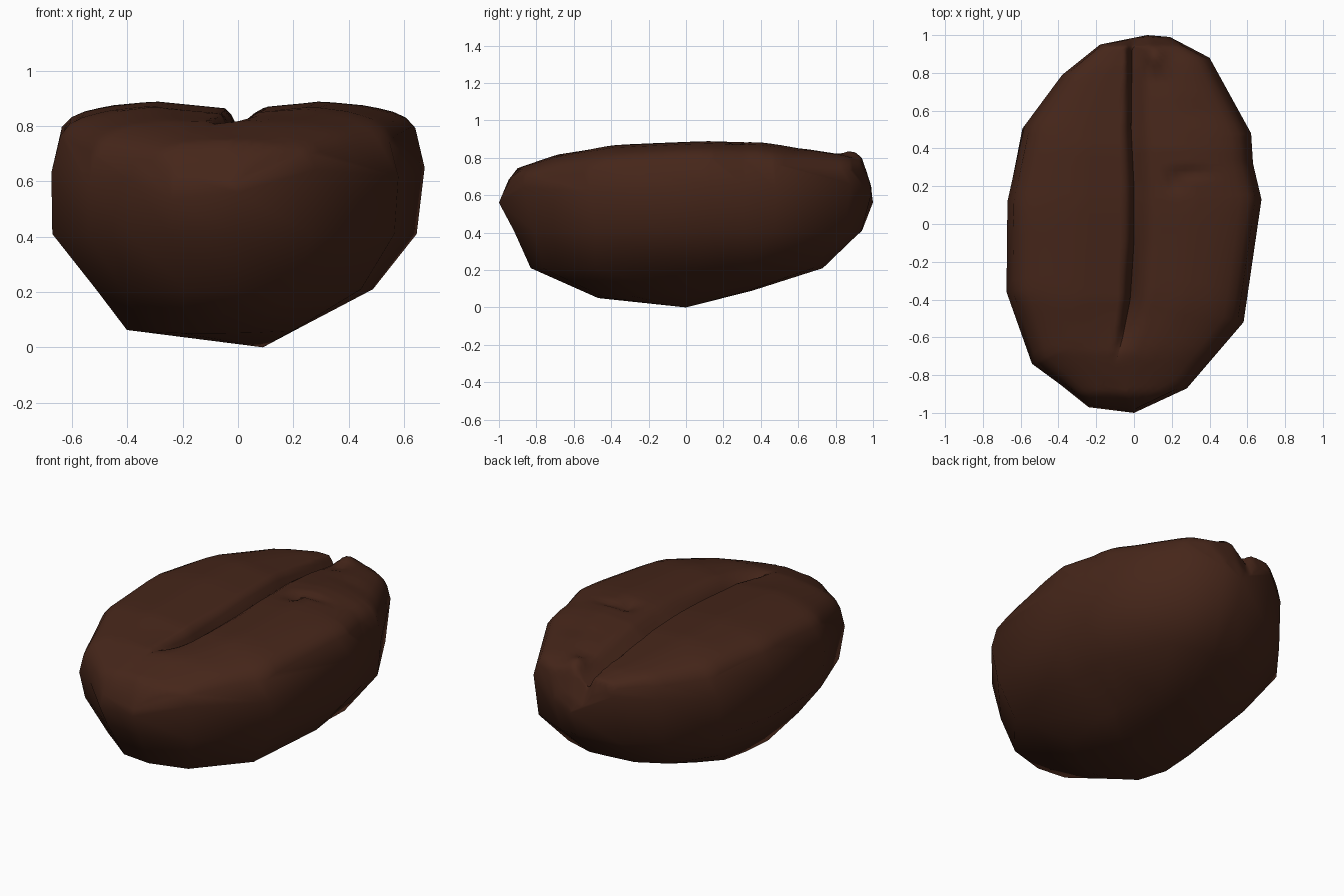
import bpy, bmesh, math

if "Cube" in bpy.data.objects:
    bpy.data.objects.remove(bpy.data.objects["Cube"])

# Plan outline of the bean at its widest, counter-clockwise
OUT = [(0.07, 1.0), (-0.18, 0.95), (-0.38, 0.79), (-0.58, 0.52), (-0.67, 0.12), (-0.675, -0.36),
       (-0.54, -0.74), (-0.39, -0.85), (-0.24, -0.97), (0, -1.0), (0.28, -0.87), (0.58, -0.52),
       (0.675, 0.13), (0.63, 0.32), (0.62, 0.48), (0.40, 0.88), (0.19, 0.99)]
# Height along the length, drop towards the flanks, and sideways wander of the crease
RIDGE = [(-1, .56), (-.95, .68), (-.9, .745), (-.68, .82), (-.4, .87), (.1, .89), (.4, .885),
         (.83, .83), (.94, .805), (.99, .68), (1, .59)]
FLANK = [(0, 0), (.45, 0), (.7, .015), (.83, .035), (.9, .055), (.95, .09), (1, .24)]
CREASE = [(-.75, -.1), (-.6, -.06), (-.4, -.02), (-.1, 0), (.2, 0), (.5, -.015), (.9, -.01)]
# Underside rings: z, xmin, xmax, ymin, ymax, fullness at the diagonals, rise to the back
UNDER = [(.41, -.67, .645, -.92, .94, .03, 0), (.21, -.51, .485, -.83, .72, .09, 0),
         (.07, -.40, .225, -.47, .35, .08, .02)]
STEPS = [.95, .9, .83, .75, .67, .59, .51, .43, .35, .28, .22, .16, .11, .07, .035, 0]
SUB = 8


def lerp_table(table, t):
    if t <= table[0][0]:
        return table[0][1]
    for (a, va), (b, vb) in zip(table, table[1:]):
        if t <= b:
            return va + (vb - va) * (t - a) / (b - a)
    return table[-1][1]


def smooth(a, b, t):
    t = min(1, max(0, (t - a) / (b - a)))
    return t * t * (3 - 2 * t)


def bump(x, y, cx, cy, sx, sy):
    return math.exp(-((x - cx) / sx) ** 2 - ((y - cy) / sy) ** 2)


def top_point(x0, y0, s):
    # Rings shrink onto the centre crease instead of onto a point
    k = .93 if y0 > 0 else .70
    y = y0 * (k + (1 - k) * s)
    crease = lerp_table(CREASE, y)
    x = crease * (1 - s) + x0 * s
    drop = lerp_table(FLANK, s) * min(1, abs(x0) / .6)
    if s < 1:
        drop *= 1 + .5 * abs(y0)
    z = lerp_table(RIDGE, y) - drop
    if s < 1:
        d = x - crease
        fade = smooth(-.75, -.4, y)
        width = .035 if d < 0 else .09
        z -= fade * (.03 * max(0, 1 - abs(d) / .3) + .065 * max(0, 1 - abs(d) / width))
        # Deeper slot towards the front of the crease
        z -= .05 * bump(d, y, 0, -.3, .02, .2)
        # Knob at the back end and small wrinkles on the right half
        z += .035 * bump(x, y, .11, .89, .05, .06) - .02 * bump(x, y, .13, .77, .04, .04)
        z -= .03 * bump(x, y, .22, .22, .035, .05) + .018 * bump(x, y, .30, .27, .09, .03)
        z -= .012 * bump(x, y, .34, .59, .10, .03)
    return (x, y, z)


def under_point(x, y, ring):
    z, x0, x1, y0, y1, full, rise = ring
    u = x / .675
    if u < 0 and y < 0:
        full *= .2
    f = 1 + full * math.sin(2 * math.atan2(y, u)) ** 2
    return ((x0 + x1) / 2 + u * f * (x1 - x0) / 2, (y0 + y1) / 2 + y * f * (y1 - y0) / 2, z + rise * y)


bm = bmesh.new()
n = len(OUT)

# Rim and underside
rings = [[bm.verts.new(top_point(x, y, 1)) for x, y in OUT]]
for ring in UNDER:
    rings.append([bm.verts.new(under_point(x, y, ring)) for x, y in OUT])
for a, b in zip(rings, rings[1:]):
    for i in range(n):
        j = (i + 1) % n
        bm.faces.new((a[i], b[i], b[j], a[j]))
tip = bm.verts.new((.09, 0, 0))
for i in range(n):
    bm.faces.new((rings[-1][i], tip, rings[-1][(i + 1) % n]))

# Creased top, with a finer outline
fine = []
for (xa, ya), (xb, yb) in zip(OUT, OUT[1:] + OUT[:1]):
    for q in range(SUB):
        t = q / SUB
        fine.append((xa + (xb - xa) * t, ya + (yb - ya) * t))
m = len(fine)
tops = [[bm.verts.new(top_point(x, y, s)) for x, y in fine] for s in STEPS]
for i in range(n):
    arc = [tops[0][(i * SUB + q) % m] for q in range(SUB + 1)]
    bm.faces.new([rings[0][i], rings[0][(i + 1) % n]] + arc[::-1])
for a, b in zip(tops, tops[1:]):
    for i in range(m):
        j = (i + 1) % m
        bm.faces.new((a[i], a[j], b[j], b[i]))

bmesh.ops.recalc_face_normals(bm, faces=bm.faces)
mesh = bpy.data.meshes.new("coffee_bean")
bm.to_mesh(mesh)
bm.free()
for p in mesh.polygons:
    p.use_smooth = True
mat = bpy.data.materials.new("dark_roast")
mat.diffuse_color = (.06, .019, .01, 1)
mat.use_nodes = True
mat.node_tree.nodes["Principled BSDF"].inputs["Base Color"].default_value = mat.diffuse_color
mesh.materials.append(mat)
bean = bpy.data.objects.new("coffee_bean", mesh)
bpy.context.collection.objects.link(bean)
